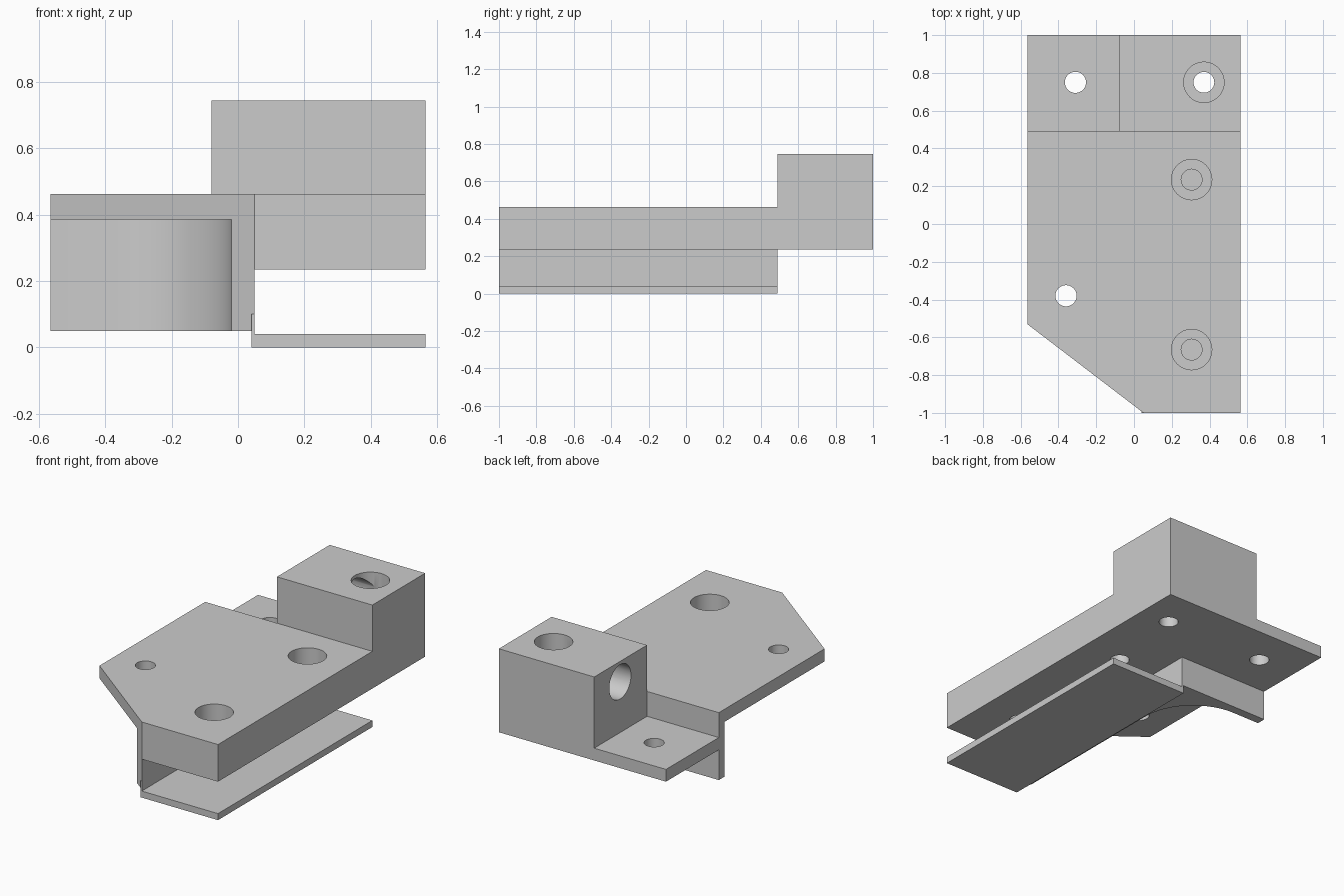
import bpy, bmesh, math

cube = bpy.data.objects.get("Cube")
if cube:
    bpy.data.objects.remove(cube, do_unlink=True)

grey = bpy.data.materials.new("light_grey")
grey.use_nodes = True
grey.diffuse_color = (0.6, 0.6, 0.6, 1)
grey.node_tree.nodes["Principled BSDF"].inputs["Base Color"].default_value = (0.6, 0.6, 0.6, 1)

L, R, FRONT, BACK = -0.565, 0.565, -1.0, 1.0
STEP, INNER = 0.49, 0.05        # rear step line, inner side of the rail
TOP, UNDER = 0.462, 0.235


def prism(name, outline, z0, z1):
    """Extrude a plan outline from z0 to z1."""
    bm = bmesh.new()
    face = bm.faces.new([bm.verts.new((x, y, z0)) for x, y in outline])
    out = bmesh.ops.extrude_face_region(bm, geom=[face])
    verts = [v for v in out["geom"] if isinstance(v, bmesh.types.BMVert)]
    bmesh.ops.translate(bm, verts=verts, vec=(0, 0, z1 - z0))
    bmesh.ops.recalc_face_normals(bm, faces=bm.faces)
    mesh = bpy.data.meshes.new(name)
    bm.to_mesh(mesh)
    bm.free()
    mesh.materials.append(grey)
    ob = bpy.data.objects.new(name, mesh)
    bpy.context.collection.objects.link(ob)
    return ob


def box(name, x0, x1, y0, y1, z0, z1):
    return prism(name, [(x0, y0), (x1, y0), (x1, y1), (x0, y1)], z0, z1)


def disc(x, y, r, n=48):
    return [(x + r * math.cos(2 * math.pi * i / n), y + r * math.sin(2 * math.pi * i / n))
            for i in range(n)]


def combine(target, tool, operation):
    """Apply a boolean and remove the tool."""
    mod = target.modifiers.new("combine", "BOOLEAN")
    mod.operation, mod.solver, mod.object = operation, "EXACT", tool
    bpy.context.view_layer.update()
    mesh = bpy.data.meshes.new_from_object(
        target.evaluated_get(bpy.context.evaluated_depsgraph_get()))
    target.modifiers.clear()
    target.data = mesh
    bpy.data.objects.remove(tool, do_unlink=True)


# Deck with the cut-off front corner
corner_y = -0.53
body = prism("bracket_body", [(INNER, FRONT), (R, FRONT), (R, STEP), (L, STEP), (L, corner_y)],
             0.385, TOP)

# Web: side wall and rear wall joined by an inside fillet
web_x, wall_y, fillet = -0.02, 0.435, 0.36
slope = (corner_y - FRONT) / (INNER - L)
arc = [(web_x - fillet + fillet * math.sin(a), wall_y - fillet + fillet * math.cos(a))
       for a in [math.pi / 2 * i / 20 for i in range(21)]]
web = prism("web", [(INNER, FRONT), (INNER, STEP), (L, STEP), (L, wall_y)] + arc
            + [(web_x, FRONT + slope * (INNER - web_x))], 0.05, TOP)

# Thick rail, rear block and low rear tab
rail = box("rail", INNER, R, FRONT, BACK, UNDER, TOP)
block = box("block", -0.08, R, STEP, BACK, UNDER, 0.745)
tab = box("tab", L, 0.1, 0.46, BACK, UNDER, 0.31)
for part in (web, rail, block, tab):
    combine(body, part, "UNION")

# Counterbored screw holes and plain holes
for x, y, top, depth in ((0.37, 0.75, 0.745, 0.25), (0.305, 0.235, TOP, 0.13),
                         (0.305, -0.665, TOP, 0.13)):
    combine(body, prism("bore", disc(x, y, 0.107), top - depth, 1), "DIFFERENCE")
    combine(body, prism("hole", disc(x, y, 0.055), 0.15, 1), "DIFFERENCE")
for x, y in ((-0.31, 0.75), (-0.36, -0.38)):
    combine(body, prism("hole", disc(x, y, 0.056), 0.15, 1), "DIFFERENCE")

# Sideways bore in the block
side = prism("side_bore", disc(0, 0, 0.105), -0.3, 0.37)
side.rotation_euler = (0, math.pi / 2, 0)
side.location = (0, 0.75, 0.62)
combine(body, side, "DIFFERENCE")

# Merge coplanar faces
bm = bmesh.new()
bm.from_mesh(body.data)
bmesh.ops.remove_doubles(bm, verts=bm.verts, dist=0.0001)
bmesh.ops.dissolve_limit(bm, angle_limit=math.radians(0.5), verts=bm.verts, edges=bm.edges)
bm.to_mesh(body.data)
bm.free()

# Lower lip with its small upstand
lip = prism("lower_lip", [(0.04, FRONT), (R, FRONT), (R, STEP), (0.04, STEP)], 0, 0.04)
combine(lip, box("upstand", 0.04, INNER, FRONT, STEP, 0.02, 0.1), "UNION")

for ob in (body, lip):
    bpy.ops.object.select_all(action="DESELECT")
    ob.select_set(True)
    bpy.context.view_layer.objects.active = ob
    bpy.ops.object.shade_smooth_by_angle(angle=math.radians(30))
